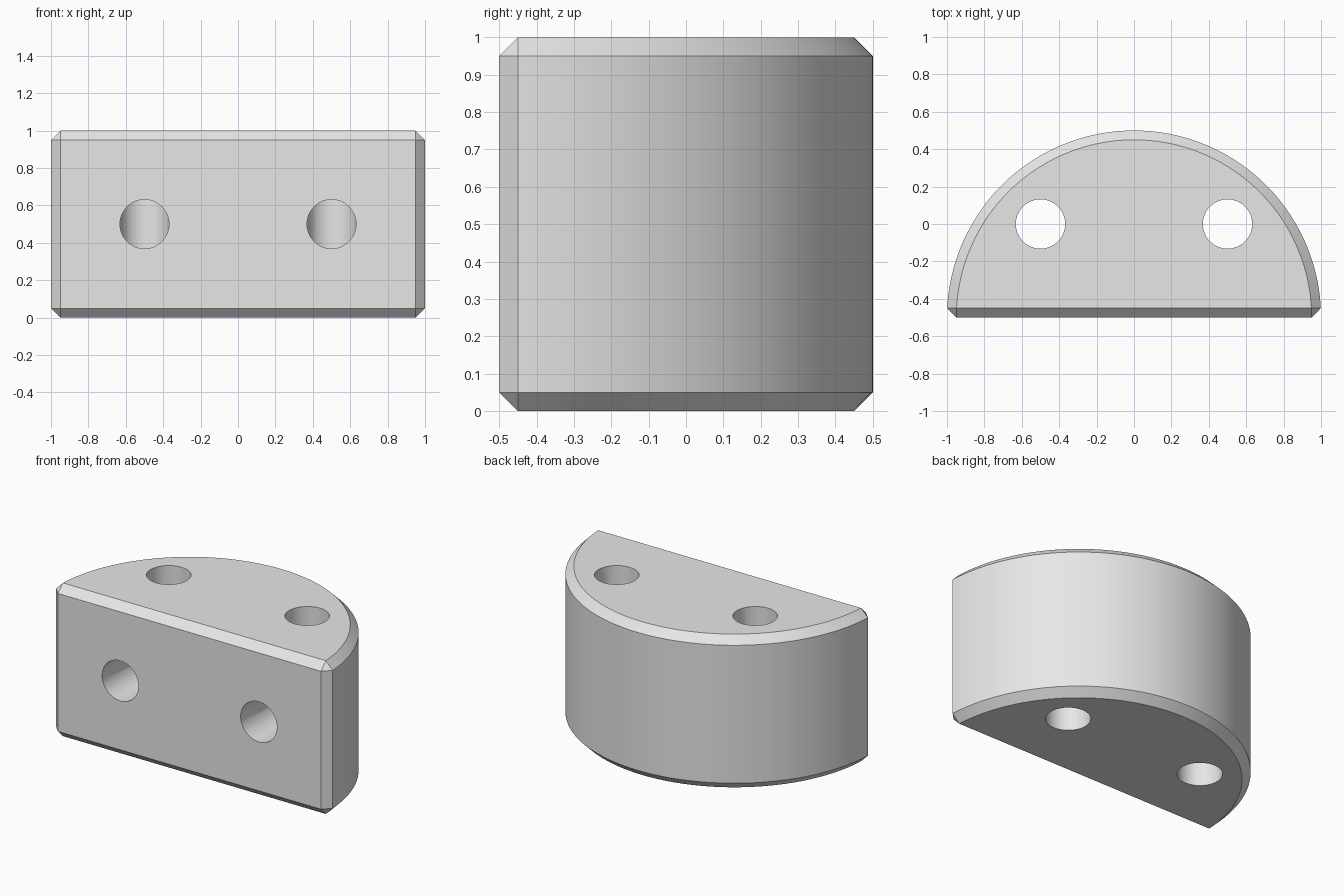
import bpy, bmesh, math
from mathutils import Matrix

cube = bpy.data.objects.get("Cube")
if cube:
    bpy.data.objects.remove(cube, do_unlink=True)

CHAMFER = 0.05
FRONT = -0.5
ARC_STEPS = 96


def make_object(name, bm):
    mesh = bpy.data.meshes.new(name)
    bmesh.ops.recalc_face_normals(bm, faces=bm.faces[:])
    bm.to_mesh(mesh)
    bm.free()
    obj = bpy.data.objects.new(name, mesh)
    bpy.context.collection.objects.link(obj)
    return obj


def outline(radius, inset):
    """Half-disc outline; the inset one collapses its front corners."""
    start = math.asin(CHAMFER / radius)
    sweep = math.pi - 2 * start
    pts = []
    for i in range(ARC_STEPS + 1):
        a = start + sweep * i / ARC_STEPS
        pts.append((radius * math.cos(a), FRONT + radius * math.sin(a)))
    if inset:
        return pts + [pts[-1], pts[0]]
    x = 1 - CHAMFER
    return pts + [(-x, FRONT), (x, FRONT)]


# Chamfered half-round body, lofted through four outlines
bm = bmesh.new()
small, full = outline(1 - CHAMFER, True), outline(1, False)
rings = []
for pts, z in ((small, 0), (full, CHAMFER), (full, 1 - CHAMFER), (small, 1)):
    rings.append([bm.verts.new((x, y, z)) for x, y in pts])
count = len(full)
for low, high in zip(rings, rings[1:]):
    for i in range(count):
        j = (i + 1) % count
        bm.faces.new((low[i], low[j], high[j], high[i]))
for ring in (rings[0], rings[-1]):
    bm.faces.new(ring[:ARC_STEPS + 1])
bmesh.ops.remove_doubles(bm, verts=bm.verts[:], dist=1e-5)
body = make_object("half_round_block", bm)

grey = bpy.data.materials.new("light grey")
grey.use_nodes = True
colour = (0.8, 0.8, 0.8, 1)
grey.diffuse_color = colour
grey.node_tree.nodes["Principled BSDF"].inputs["Base Color"].default_value = colour
body.data.materials.append(grey)


def drill(name, radius, depth, matrix):
    """Cut a round hole in the body."""
    bm = bmesh.new()
    bmesh.ops.create_cone(bm, cap_ends=True, segments=64, radius1=radius,
                          radius2=radius, depth=depth, matrix=matrix)
    cutter = make_object(name, bm)
    cutter.data.materials.append(grey)
    mod = body.modifiers.new(name, 'BOOLEAN')
    mod.operation = 'DIFFERENCE'
    mod.solver = 'EXACT'
    mod.object = cutter
    bpy.ops.object.modifier_apply(modifier=mod.name)
    bpy.data.objects.remove(cutter, do_unlink=True)


bpy.ops.object.select_all(action='DESELECT')
body.select_set(True)
bpy.context.view_layer.objects.active = body

# Vertical through holes, each met by a blind hole from the front
for side, x in (("right", -0.5), ("left", 0.5)):
    drill(side + "_vertical_hole", 0.132, 1.4, Matrix.Translation((x, 0, 0.5)))
    drill(side + "_front_hole", 0.131, 0.8,
          Matrix.Translation((x, -0.4, 0.5)) @ Matrix.Rotation(math.pi / 2, 4, 'X'))

bpy.ops.object.shade_smooth_by_angle(angle=math.radians(30))
